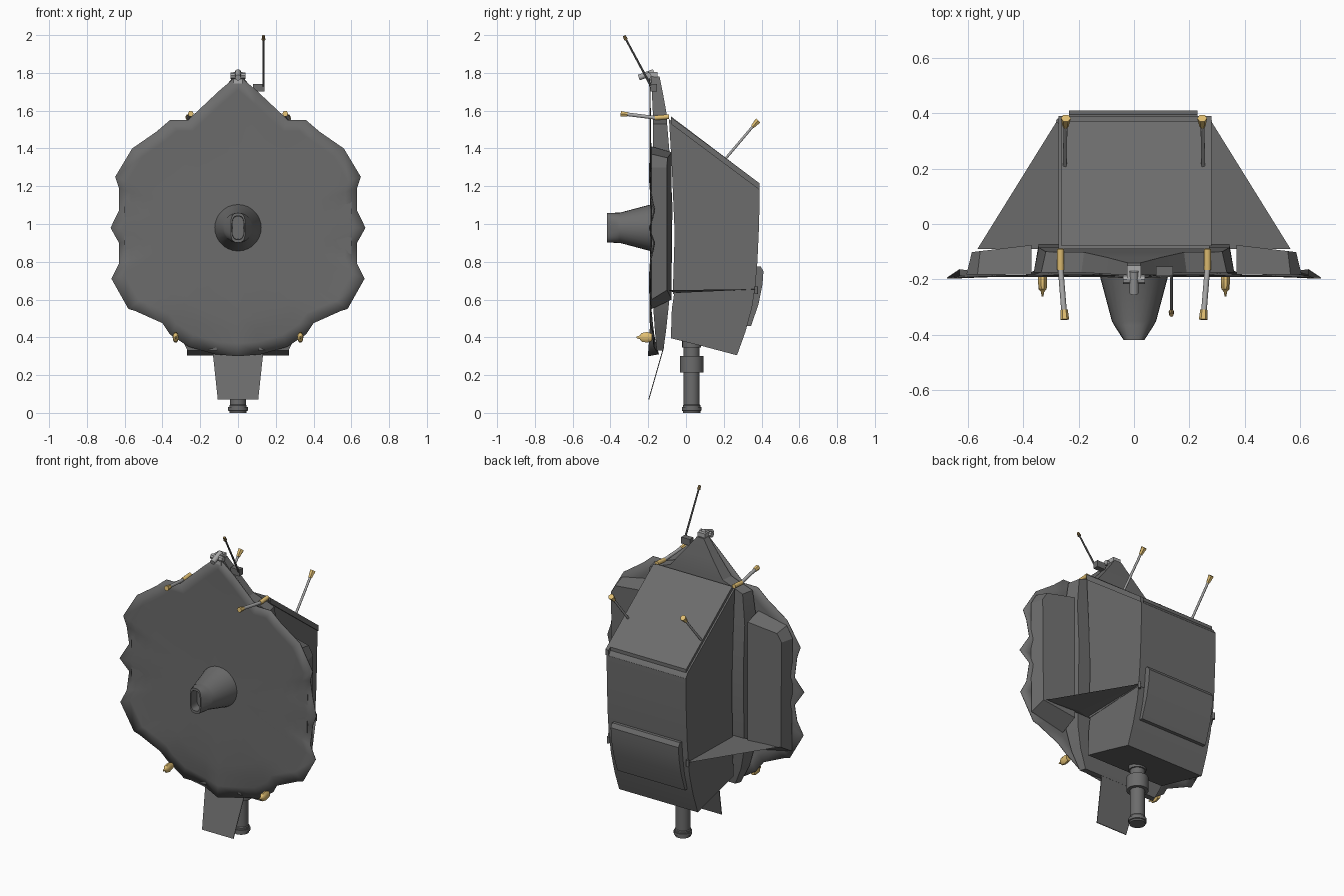
import bpy, bmesh, math
from mathutils import Vector

if "Cube" in bpy.data.objects:
    bpy.data.objects.remove(bpy.data.objects["Cube"])


def material(name, *rgb):
    m = bpy.data.materials.new(name)
    m.diffuse_color = (*rgb, 1)
    m.use_nodes = True
    m.node_tree.nodes["Principled BSDF"].inputs["Base Color"].default_value = m.diffuse_color
    return m


dark = material("dark_grey", .15, .15, .15)
light = material("light_grey", .4, .4, .4)
gold = material("gold", .75, .52, .17)


def finish(name, bm, smooth=None, mat=None):
    bmesh.ops.recalc_face_normals(bm, faces=bm.faces[:])
    me = bpy.data.meshes.new(name)
    bm.to_mesh(me)
    bm.free()
    ob = bpy.data.objects.new(name, me)
    bpy.context.collection.objects.link(ob)
    me.materials.append(mat or dark)
    if smooth:
        bpy.ops.object.select_all(action='DESELECT')
        ob.select_set(True)
        bpy.context.view_layer.objects.active = ob
        bpy.ops.object.shade_smooth_by_angle(angle=math.radians(smooth))
    return ob


def loft(name, rings, smooth=None, mat=None):
    """Skin a list of equal-sized point rings and cap both ends."""
    bm = bmesh.new()
    rows = [[bm.verts.new(p) for p in r] for r in rings]
    n = len(rows[0])
    for a, b in zip(rows, rows[1:]):
        for i in range(n):
            j = (i + 1) % n
            bm.faces.new((a[i], a[j], b[j], b[i]))
    bm.faces.new(rows[0])
    bm.faces.new(rows[-1])
    return finish(name, bm, smooth, mat)


def extrude_x(name, prof, x0, x1, smooth=None):
    return loft(name, [[(x, y, z) for y, z in prof] for x in (x0, x1)], smooth)


def rod(name, p, q, r0, r1=None, n=10, mat=None):
    p, q = Vector(p), Vector(q)
    rot = (q - p).to_track_quat('Z', 'Y')
    rings = []
    for c, r in ((p, r0), (q, r0 if r1 is None else r1)):
        rings.append([c + rot @ Vector((r * math.cos(t * math.tau / n), r * math.sin(t * math.tau / n), 0))
                      for t in range(n)])
    return loft(name, rings, 40, mat)


def box(name, c, s, mat=None):
    x, y, z = (v / 2 for v in s)
    return loft(name, [[(c[0] + a * x, c[1] + b * y, c[2] + k * z) for a, b in
                        ((-1, -1), (1, -1), (1, 1), (-1, 1))] for k in (-1, 1)], None, mat)


def oval(cx, cz, y, rx, rz, n, power=1.0):
    """Ring in the xz plane; a low power gives squarer corners."""
    f = lambda v: math.copysign(abs(v) ** power, v)
    return [(cx + rx * f(math.cos(t * math.tau / n)), y, cz + rz * f(math.sin(t * math.tau / n))) for t in range(n)]


# rippled front shield: outline of the right half (x, z, y offset), mirrored
half = [(0, 1.79, -.005), (.1, 1.705, 0), (.265, 1.55, 0), (.36, 1.55, 0), (.43, 1.49, 0), (.56, 1.4, 0),
        (.65, 1.25, -.005), (.63, 1.19, 0), (.63, 1.07, .025), (.675, .98, -.005), (.63, .9, .025),
        (.63, .79, 0), (.67, .71, -.005), (.58, .55, 0), (.545, .54, 0), (.4, .475, .0),
        (.36, .415, .02), (.26, .35, .02), (.12, .31, .045), (0, .3, -.01)]
outline = half + [(-x, z, d) for x, z, d in half[-2:0:-1]]
bm = bmesh.new()
rows = []
for f in (1, .9, .8, .7, .4, .2):
    w = max(0, (f - .7) / .3) ** 1.3
    rows.append([bm.verts.new((x * f, -.184 - .006 * f * f + d * w, .98 + (z - .98) * f)) for x, z, d in outline])
n = len(outline)
for a, b in zip(rows, rows[1:]):
    for i in range(n):
        bm.faces.new((a[i], a[(i + 1) % n], b[(i + 1) % n], b[i]))
bm.faces.new(rows[-1])
shield = finish("front_shield", bm, 40)
sol = shield.modifiers.new("thickness", 'SOLIDIFY')
sol.thickness = .004
sol.offset = 0

# spine behind the shield: rows of z, half width, front y, back y
spine = [(1.78, .025, -.185, -.14), (1.68, .105, -.18, -.12), (1.58, .19, -.175, -.102), (1.53, .335, -.175, -.1),
         (1.35, .362, -.175, -.085), (1.1, .362, -.175, -.072), (.8, .362, -.175, -.075),
         (.58, .355, -.175, -.09), (.44, .32, -.165, -.105), (.33, .268, -.155, -.12)]
loft("spine", [[(-w, f, z), (w, f, z), (w * .95, b, z), (-w * .95, b, z)] for z, w, f, b in spine], 25)

# main body, lower body, and rear bulge
extrude_x("main_body", [(-.09, 1.555), (.37, 1.21), (.39, 1.18), (.387, 1.0), (.378, .8), (.365, .65),
                        (-.07, .63), (-.06, .95), (-.075, 1.3)], -.272, .272, 30)
extrude_x("top_panel", [(-.08, 1.57), (.372, 1.228), (.372, 1.205), (-.08, 1.54)], -.262, .262)
extrude_x("lower_body", [(-.06, .65), (.365, .66), (.35, .56), (.315, .43), (.27, .305), (.1, .35),
                         (-.08, .395), (-.075, .55)], -.27, .27, 30)
extrude_x("rear_bulge", [(.36, .775), (.395, .775), (.41, .75), (.405, .68), (.385, .58), (.345, .46),
                         (.3, .46), (.33, .6)], -.235, .23, 30)
extrude_x("side_rail", [(-.08, 1.565), (.39, 1.215), (.39, 1.18), (-.08, 1.53)], .258, .28)

for s, side in ((-1, "left"), (1, "right")):
    # equipment box behind the shield edge
    front = [(.37, .55), (.6, .6), (.605, 1.3), (.565, 1.37), (.37, 1.41)]
    back = [(.37, .6), (.58, .65), (.585, 1.3), (.555, 1.35), (.37, 1.38)]
    loft(side + "_wing_box", [[(s * x, -.182, z) for x, z in front],
                              [(s * x, -.075 - (x - .365) * .12, z) for x, z in back]])
    # triangular side fin
    bm = bmesh.new()
    a, b, c, d = [bm.verts.new((s * x, y, z)) for x, y, z in
                  ((.27, .385, .655), (.565, -.09, .65), (.26, -.09, .645), (.36, -.05, .635))]
    for f in ((a, b, c), (a, b, d), (b, c, d), (c, a, d)):
        bm.faces.new(f)
    finish(side + "_fin", bm)
    rod(side + "_fin_hinge", (s * .272, .372, .63), (s * .272, .372, .67), .009)
    # front probe
    rod(side + "_front_probe_base", (s * .265, -.09, 1.568), (s * .265, -.165, 1.562), .013, mat=gold)
    rod(side + "_front_probe", (s * .265, -.16, 1.562), (s * .252, -.32, 1.582), .01, mat=light)
    rod(side + "_front_probe_tip", (s * .252, -.31, 1.58), (s * .25, -.345, 1.584), .013, .016, 6, gold)
    # rear probe
    rod(side + "_rear_probe", (s * .25, .2, 1.335), (s * .247, .365, 1.53), .007, mat=light)
    rod(side + "_rear_probe_tip", (s * .247, .352, 1.515), (s * .246, .382, 1.548), .011, .018, 6, gold)
    # lower thruster
    loft(side + "_thruster", [oval(s * .33, .4, y, rx, rz, 10) for y, rx, rz in
                              ((-.18, .016, .02), (-.205, .016, .03), (-.235, .015, .024), (-.245, .006, .01),
                               (-.262, .003, .004))], 40, gold)

# horn at the shield centre with a recessed mouth
horn = [(-.17, .127, .127, 1), (-.2, .12, .12, 1), (-.35, .08, .08, 1), (-.365, .072, .08, .9),
        (-.418, .038, .078, .6), (-.418, .031, .062, .6), (-.36, .03, .06, .6)]
loft("horn", [oval(0, .98, y, rx, rz, 28, p) for y, rx, rz, p in horn], 30)

# lower flap
loft("lower_flap", [[(-w, y, z), (w, y, z), (w, y + .005, z), (-w, y + .005, z)]
                    for z, w, y in ((.07, .107, -.2), (.35, .137, -.12))])

# tube under the body
tube = [(.4, .05), (.345, .05), (.345, .042), (.3, .042), (.3, .062), (.215, .062), (.215, .042), (.045, .042),
        (.04, .046), (.03, .046), (.03, .052), (.012, .052), (.01, .046), (0, .046)]
loft("tube", [[(r * math.cos(t * math.tau / 24), .03 + r * math.sin(t * math.tau / 24), z)
               for t in range(24)] for z, r in tube], 30)

# apex fitting
rod("apex_pin", (0, -.25, 1.775), (0, -.17, 1.805), .016, mat=light)
rod("apex_crossbar", (-.04, -.2, 1.785), (.04, -.2, 1.785), .017, n=8, mat=light)
box("apex_block", (0, -.175, 1.775), (.05, .05, .06), light)

# mast and its bracket
box("mast_bracket", (.11, -.17, 1.722), (.06, .035, .04))
rod("mast", (.135, -.185, 1.73), (.135, -.322, 1.985), .006, .005, 8)
rod("mast_tip", (.135, -.317, 1.975), (.135, -.328, 1.997), .01, .008, 8, material("brown", .3, .2, .08))
